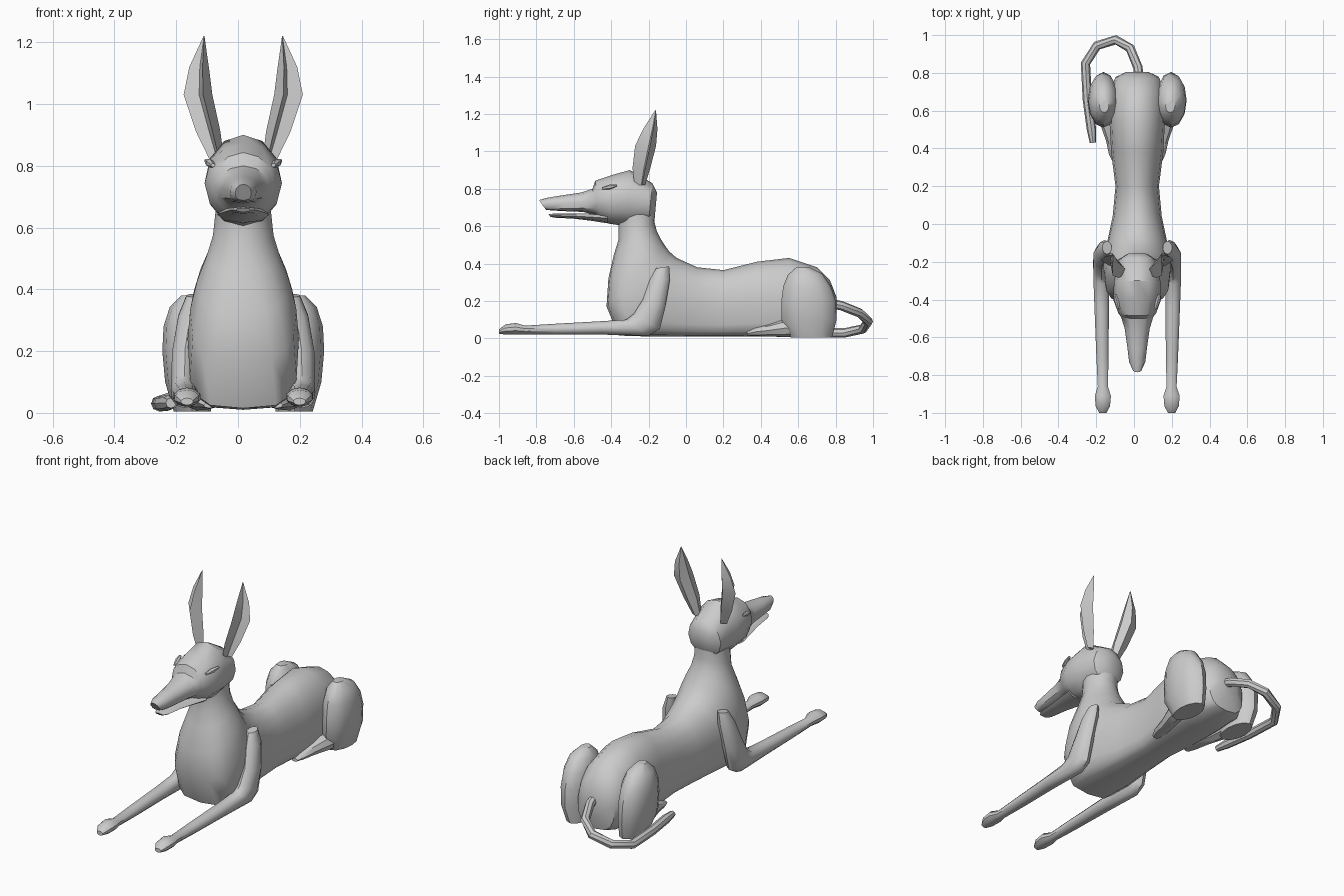
import bpy, bmesh, math
from mathutils import Vector

CX = 0.017  # body centre line


def finish(name, bm, angle=40):
    bmesh.ops.recalc_face_normals(bm, faces=bm.faces)
    me = bpy.data.meshes.new(name)
    bm.to_mesh(me)
    bm.free()
    ob = bpy.data.objects.new(name, me)
    bpy.context.collection.objects.link(ob)
    bpy.ops.object.select_all(action='DESELECT')
    ob.select_set(True)
    bpy.context.view_layer.objects.active = ob
    bpy.ops.object.shade_smooth_by_angle(angle=math.radians(angle))
    return ob


def skin(name, rings, angle=40):
    """Bridge equal-sized rings of points and cap both ends."""
    bm = bmesh.new()
    vs = [[bm.verts.new(p) for p in r] for r in rings]
    n = len(vs[0])
    for a, b in zip(vs, vs[1:]):
        for i in range(n):
            j = (i + 1) % n
            bm.faces.new((a[i], a[j], b[j], b[i]))
    bm.faces.new(vs[0])
    bm.faces.new(vs[-1])
    return finish(name, bm, angle)


def loft(name, secs, side=1, n=12, angle=40):
    """Section: py, pz, qy, qz, half width, x offset, squareness of the q half."""
    rings = []
    for s in secs:
        py, pz, qy, qz, w, x, e = (list(s) + [0, 1][len(s) - 5:])[:7]
        ring = []
        for i in range(n):
            a = 2 * math.pi * i / n
            c, d = math.cos(a), math.sin(a)
            k = e if c < -1e-6 else 1
            c = math.copysign(abs(c) ** k, c)
            d = math.copysign(abs(d) ** k, d)
            ring.append((CX + side * (x + w * d),
                         (py + qy) / 2 + (py - qy) / 2 * c,
                         (pz + qz) / 2 + (pz - qz) / 2 * c))
        rings.append(ring)
    return skin(name, rings, angle)


# torso, chest and neck in one sweep
loft("torso", [
    (.805, .22, .805, .10, .06),
    (.77, .31, .785, .02, .115, 0, .7),
    (.70, .38, .73, .01, .14, 0, .5),
    (.55, .43, .55, .01, .147, 0, .45),
    (.38, .41, .38, .01, .138, 0, .45),
    (.20, .365, .20, .01, .115, 0, .45),
    (.06, .38, .02, .01, .13, 0, .45),
    (-.05, .43, -.20, .01, .165, 0, .5),
    (-.09, .465, -.36, .015, .18, 0, .55),
    (-.115, .50, -.425, .17, .172, 0, .65),
    (-.135, .53, -.415, .32, .15, 0, .75),
    (-.155, .57, -.385, .45, .118, 0, .9),
    (-.168, .62, -.36, .53, .098),
    (-.165, .70, -.36, .60, .09),
    (-.17, .77, -.36, .66, .09)], n=16)

# skull with muzzle, and lower jaw
loft("head", [
    (-.155, .78, -.165, .67, .055),
    (-.18, .83, -.20, .62, .102),
    (-.30, .90, -.32, .60, .124),
    (-.40, .872, -.41, .613, .125),
    (-.485, .843, -.46, .635, .10),
    (-.50, .80, -.485, .66, .085),
    (-.56, .78, -.55, .676, .066, 0, .7),
    (-.66, .765, -.65, .68, .052, 0, .6),
    (-.74, .752, -.72, .684, .043, 0, .6),
    (-.785, .74, -.75, .688, .026, 0, .7)], angle=35)
loft("lower_jaw", [
    (-.42, .67, -.42, .615, .085),
    (-.50, .668, -.50, .628, .07),
    (-.60, .668, -.60, .64, .052),
    (-.70, .668, -.70, .645, .04),
    (-.735, .664, -.725, .650, .024)], n=8)

# cupped ear section (x, y) and its place, height and scale up the ear
EAR = [(-.015, -.06), (-.002, .012), (.048, .02), (-.012, .052), (-.045, .008)]
EAR_PATH = [(.085, -.245, .82, .5), (.112, -.235, .91, .85), (.145, -.212, 1.03, 1),
            (.142, -.188, 1.12, .68), (.127, -.162, 1.22, .03)]

for side, tag in ((-1, "right"), (1, "left")):
    skin(tag + "_ear", [[(CX + side * (x + s * u), y + s * v, z) for u, v in EAR]
                        for x, y, z, s in EAR_PATH], 30)
    # closed eye with brow
    loft(tag + "_eye", [
        (-.37, .822, -.37, .812, .008, .119),
        (-.41, .822, -.41, .795, .014, .108),
        (-.45, .808, -.45, .795, .008, .098)], side, 6)
    # upper arm, forearm and front paw
    loft(tag + "_front_leg", [
        (-.09, .385, -.16, .375, .025, .16),
        (-.085, .32, -.195, .31, .04, .172),
        (-.11, .17, -.23, .21, .045, .188),
        (-.14, .05, -.28, .13, .045, .19),
        (-.20, .015, -.32, .10, .044, .19, .8),
        (-.45, .02, -.45, .092, .04, .188),
        (-.70, .02, -.70, .078, .034, .184),
        (-.86, .022, -.86, .068, .028, .182),
        (-.91, .02, -.91, .082, .045, .182),
        (-.965, .02, -.965, .075, .04, .182),
        (-1.0, .025, -1.0, .048, .02, .182)], side, 10)
    # haunch
    loft(tag + "_haunch", [
        (.78, .005, .56, .005, .06, .165),
        (.805, .10, .51, .10, .075, .178),
        (.80, .20, .51, .20, .082, .18),
        (.775, .28, .52, .28, .078, .18),
        (.73, .345, .545, .34, .06, .178),
        (.66, .38, .59, .38, .025, .175)], side, 12)
    # hind foot
    loft(tag + "_hind_foot", [
        (.70, .12, .70, .01, .05, .165),
        (.54, .105, .54, .008, .05, .15),
        (.44, .075, .44, .01, .04, .125),
        (.37, .058, .37, .012, .038, .112),
        (.325, .035, .325, .015, .02, .108)], side, 8)

# tail curling round to the right
PATH = [Vector(p) for p in ((.03, .76, .19), (.02, .83, .175), (-.02, .93, .135),
        (-.095, .975, .09), (-.195, .945, .05), (-.257, .85, .03), (-.247, .66, .03),
        (-.225, .50, .032), (-.217, .43, .032))]
rings = []
for i, p in enumerate(PATH):
    t = (PATH[min(i + 1, len(PATH) - 1)] - PATH[max(i - 1, 0)]).normalized()
    u = t.cross(Vector((0, 0, 1))).normalized()
    v = u.cross(t)
    r = .017 if i == len(PATH) - 1 else .025
    rings.append([p + r * (u * math.cos(a) + v * math.sin(a))
                  for a in (k * math.pi / 4 for k in range(8))])
skin("tail", rings)
